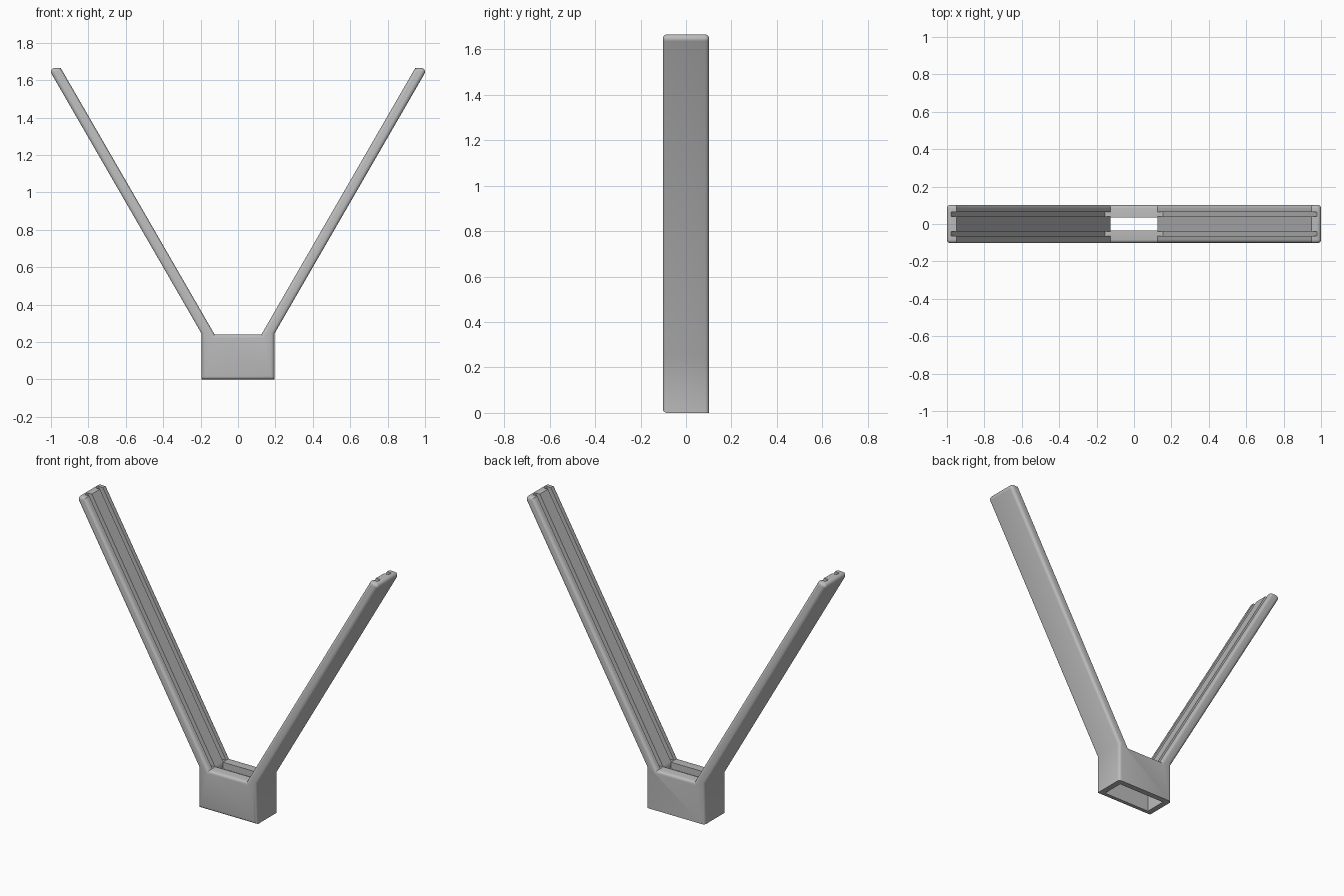
import bpy, bmesh, math

if "Cube" in bpy.data.objects:
    bpy.data.objects.remove(bpy.data.objects["Cube"], do_unlink=True)

SLOPE = math.tan(math.radians(30))   # arm lean, x per z
HALF_DEPTH = 0.102
TOP, BOX_TOP, BOX_X = 1.665, 0.24, 0.195

grey = bpy.data.materials.new("light grey")
grey.use_nodes = True
grey.diffuse_color = (0.5, 0.5, 0.5, 1)
grey.node_tree.nodes["Principled BSDF"].inputs["Base Color"].default_value = (0.5, 0.5, 0.5, 1)


def prism(name, outline, y0, y1, rounding=0):
    """Extrude an x-z outline along y, optionally rounding its rims."""
    bm = bmesh.new()
    face = bm.faces.new([bm.verts.new((x, y0, z)) for x, z in outline])
    ext = bmesh.ops.extrude_face_region(bm, geom=[face])
    for v in ext["geom"]:
        if isinstance(v, bmesh.types.BMVert):
            v.co.y = y1
    bmesh.ops.recalc_face_normals(bm, faces=bm.faces)
    if rounding:
        rims = []
        for e in bm.edges:
            a, b = (v.co for v in e.verts)
            sole_back = a.z + b.z < 0.001 and a.y > 0
            if abs(a.y - b.y) < 1e-5 and not sole_back:
                rims.append(e)
        bmesh.ops.bevel(bm, geom=rims, offset=rounding, segments=4,
                        profile=0.5, affect='EDGES')
    mesh = bpy.data.meshes.new(name)
    bm.to_mesh(mesh)
    bm.free()
    mesh.materials.append(grey)
    obj = bpy.data.objects.new(name, mesh)
    bpy.context.collection.objects.link(obj)
    return obj


def rect(half_x, z0, z1):
    return [(-half_x, z0), (half_x, z0), (half_x, z1), (-half_x, z1)]


# Outline of socket and both arms, with rounded outer arm tips
r = 0.02
corner_x = BOX_X + SLOPE * (TOP - 0.245)
cx, cz = corner_x - math.sqrt(3) * r, TOP - r
half = [(BOX_X, 0), (BOX_X, 0.245)]
for i in range(7):
    a = math.radians(-30 + 20 * i)
    half.append((cx + r * math.cos(a), cz + r * math.sin(a)))
half += [(0.125 + SLOPE * (TOP - BOX_TOP), TOP), (0.125, BOX_TOP)]
outline = half + [(-x, z) for x, z in reversed(half)]
stand = prism("forked_stand", outline, -HALF_DEPTH, HALF_DEPTH, 0.018)

# Hollow socket, open below, and the slot through its top
cutters = [prism("socket_cutter", rect(0.16, -0.1, 0.2), -0.067, 0.067),
           prism("slot_cutter", rect(0.125, 0.1, 0.3), -0.036, 0.036)]

# Two grooves along the inner face of each arm
for side in (1, -1):
    groove = [(0.155, BOX_TOP), (0.155 + SLOPE * 1.46, 1.7), (0.9, 1.7), (0.122, 0.241)]
    groove = [(side * x, z) for x, z in groove]
    for y in (0.052, -0.052):
        cutters.append(prism("groove_cutter", groove, y - 0.013, y + 0.013))

bpy.context.view_layer.objects.active = stand
for cutter in cutters:
    mod = stand.modifiers.new("cut", 'BOOLEAN')
    mod.operation = 'DIFFERENCE'
    mod.solver = 'EXACT'
    mod.object = cutter
    bpy.ops.object.modifier_apply(modifier=mod.name)
    bpy.data.objects.remove(cutter, do_unlink=True)

for o in bpy.context.selected_objects:
    o.select_set(False)
stand.select_set(True)
bpy.ops.object.shade_smooth_by_angle(angle=math.radians(32))
